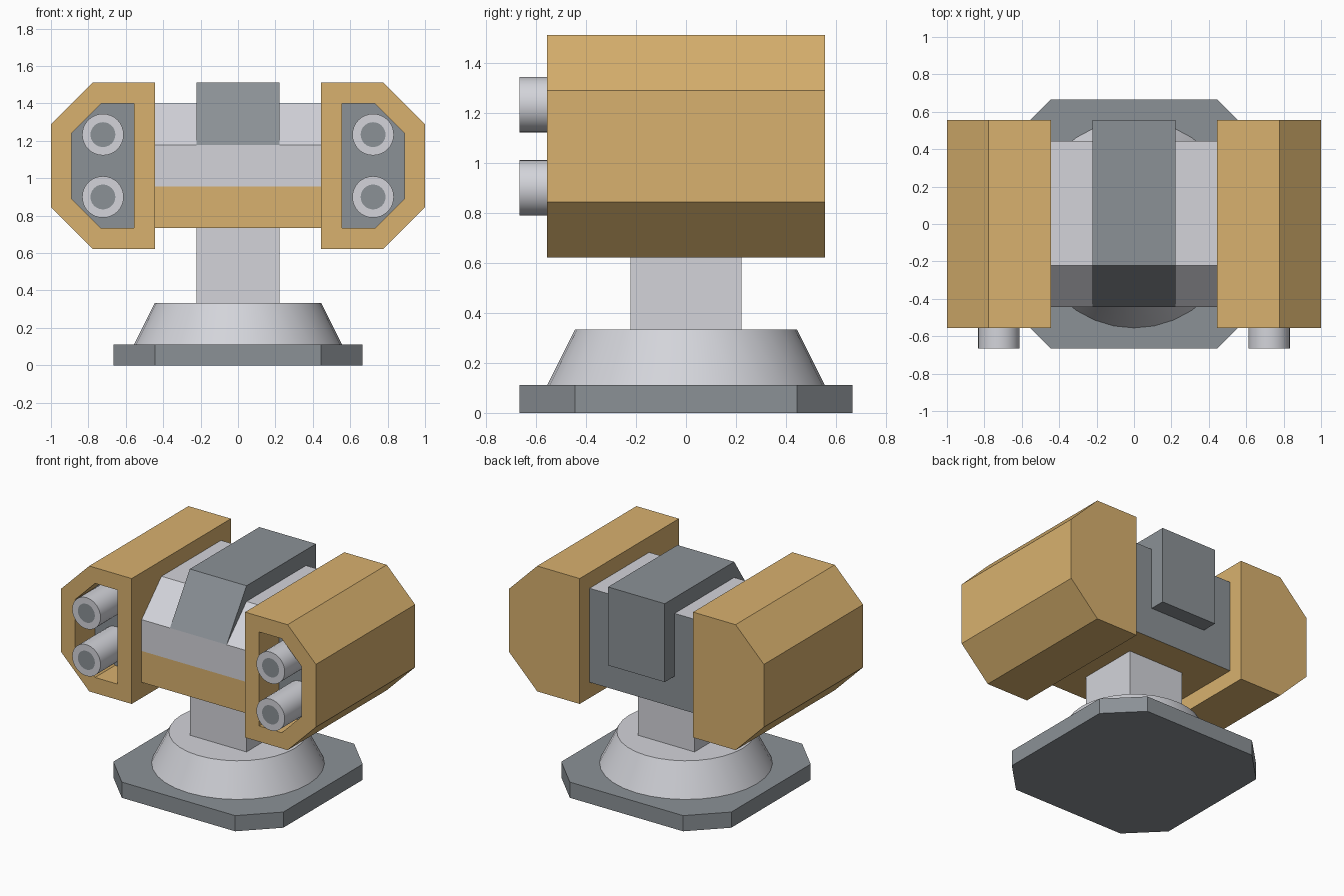
import bpy, bmesh, math
from mathutils import Matrix, Vector

cube = bpy.data.objects.get("Cube")
if cube:
    bpy.data.objects.remove(cube, do_unlink=True)

U = 1 / 9  # modelling unit: every part sits on this grid


def material(name, rgb):
    linear = [((c / 255 + 0.055) / 1.055) ** 2.4 for c in rgb] + [1]
    mat = bpy.data.materials.new(name)
    mat.use_nodes = True
    mat.diffuse_color = linear
    mat.node_tree.nodes["Principled BSDF"].inputs["Base Color"].default_value = linear
    return mat


GOLD = material("gold", (216, 177, 110))
LIGHT = material("light_metal", (211, 212, 218))
DARK = material("dark_metal", (139, 145, 150))


def finish(name, bm, mats, smooth=False):
    mesh = bpy.data.meshes.new(name)
    bm.to_mesh(mesh)
    bm.free()
    for mat in mats:
        mesh.materials.append(mat)
    obj = bpy.data.objects.new(name, mesh)
    bpy.context.collection.objects.link(obj)
    if smooth:
        bpy.ops.object.select_all(action="DESELECT")
        obj.select_set(True)
        bpy.context.view_layer.objects.active = obj
        bpy.ops.object.shade_smooth_by_angle(angle=math.radians(35))
    return obj


def prism(points, axis, start, end):
    """Extrude a 2D profile along an axis; all values are in grid units."""
    bm = bmesh.new()

    def place(p):
        co = list(p)
        co.insert(axis, start)
        return Vector(co) * U

    face = bm.faces.new([bm.verts.new(place(p)) for p in points])
    extruded = bmesh.ops.extrude_face_region(bm, geom=[face])["geom"]
    shift = Vector((0, 0, 0))
    shift[axis] = (end - start) * U
    bmesh.ops.translate(bm, vec=shift, verts=[g for g in extruded if isinstance(g, bmesh.types.BMVert)])
    bmesh.ops.recalc_face_normals(bm, faces=bm.faces)
    return bm


def front_face(bm):
    return min(bm.faces, key=lambda f: f.calc_center_median().y)


# Octagonal floor plate
octagon = [(4, -6), (6, -4), (6, 4), (4, 6), (-4, 6), (-6, 4), (-6, -4), (-4, -6)]
finish("base_plate", prism(octagon, 2, 0, 1), [DARK])

# Tapered pedestal
bm = bmesh.new()
bmesh.ops.create_cone(bm, cap_ends=True, segments=32, radius1=5 * U, radius2=4 * U,
                      depth=2 * U, matrix=Matrix.Translation((0, 0, 2 * U)))
finish("pedestal", bm, [LIGHT], smooth=True)

# Square column
finish("column", prism([(-2, -2), (2, -2), (2, 2), (-2, 2)], 2, 3, 6.6), [LIGHT])

# Central body: gold underside and front band, dark back
profile = [(-4, 6.6), (-4, 8.6), (-4, 10.6), (-2, 12.6), (4, 12.6), (4, 6.6)]
bm = prism(profile, 0, -4, 4)
for f in bm.faces:
    if f.normal.y > 0.9:
        f.material_index = 2
    elif f.calc_center_median().z < 8.6 * U:
        f.material_index = 1
finish("body", bm, [LIGHT, GOLD, DARK])

# Raised spine that overhangs the back
spine = [(-4, 10.6), (-2, 13.6), (5, 13.6), (5, 8.6), (2, 8.6)]
finish("spine", prism(spine, 0, -2, 2), [DARK])

for side, label in ((1, "left"), (-1, "right")):
    # Gun pod with a recessed front
    outline = [(4, 5.6), (7, 5.6), (9, 7.6), (9, 11.6), (7, 13.6), (4, 13.6)]
    bm = prism([(x * side, z) for x, z in outline], 1, -5, 5)
    face = front_face(bm)
    bmesh.ops.inset_individual(bm, faces=[face], thickness=U, use_even_offset=True)
    bmesh.ops.inset_individual(bm, faces=[face], thickness=0, depth=-2 * U)
    face.material_index = 1
    finish(label + "_pod", bm, [GOLD, DARK])

    # Two barrels with dark muzzles
    for z, level in ((11.1, "upper"), (8.1, "lower")):
        bm = bmesh.new()
        place = Matrix.Translation(Vector((6.5 * side, -4.5, z)) * U) @ Matrix.Rotation(math.pi / 2, 4, "X")
        bmesh.ops.create_cone(bm, cap_ends=True, segments=32, radius1=U, radius2=U,
                              depth=3 * U, matrix=place)
        muzzle = front_face(bm)
        bmesh.ops.inset_individual(bm, faces=[muzzle], thickness=0.4 * U, use_even_offset=True)
        muzzle.material_index = 1
        finish(f"{label}_{level}_barrel", bm, [LIGHT, DARK], smooth=True)
